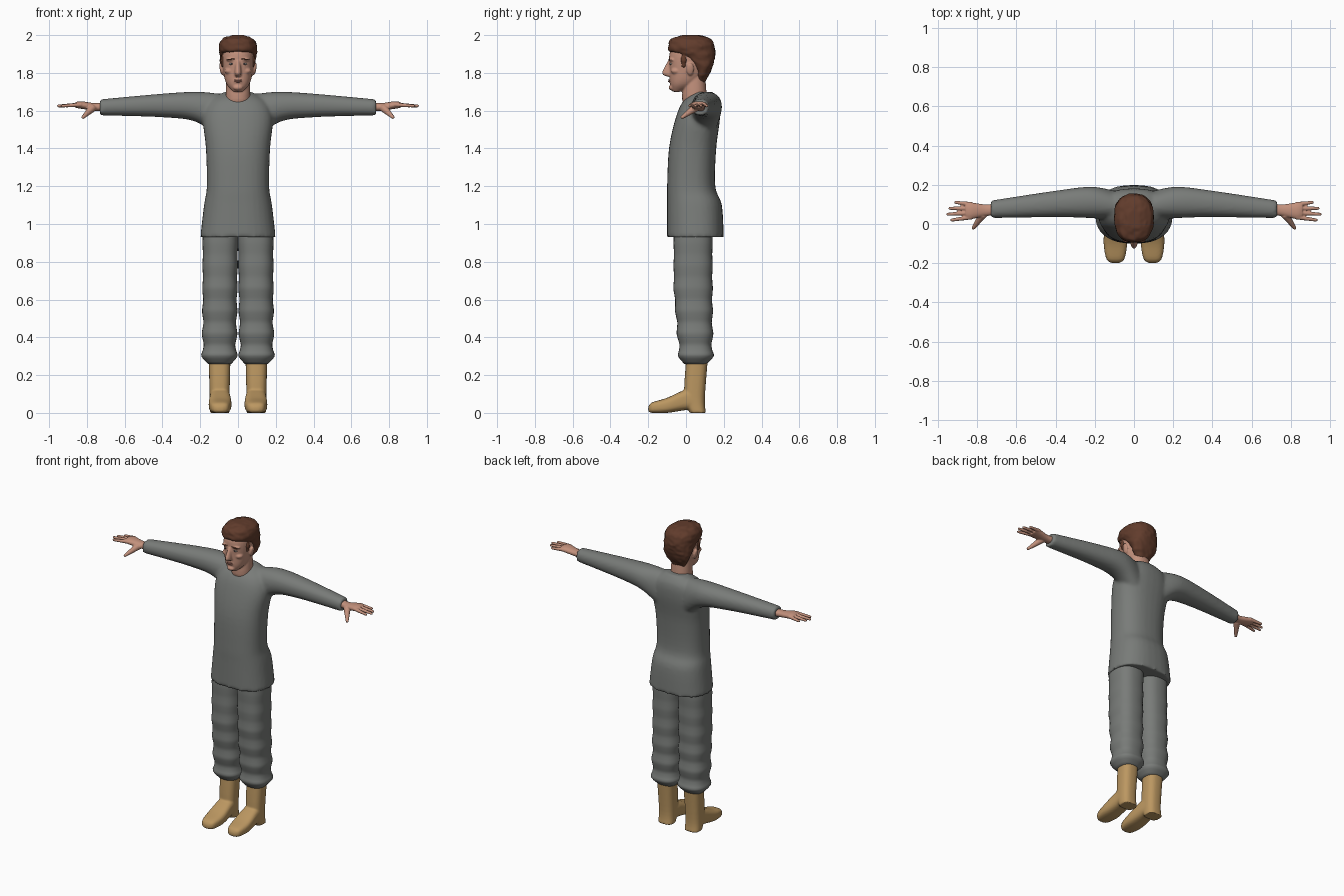
import bpy, bmesh, math
from mathutils import Matrix, Vector, noise

if "Cube" in bpy.data.objects:
    bpy.data.objects.remove(bpy.data.objects["Cube"])


def material(name, *rgb):
    mat = bpy.data.materials.new(name)
    mat.use_nodes = True
    mat.diffuse_color = (*rgb, 1)
    shader = mat.node_tree.nodes["Principled BSDF"]
    shader.inputs["Base Color"].default_value = (*rgb, 1)
    shader.inputs["Roughness"].default_value = .8
    return mat


CLOTH = material("grey cloth", .19, .2, .19)
LEATHER = material("tan leather", .5, .31, .12)
SKIN = material("skin", .54, .28, .2)
HAIR = material("brown hair", .12, .045, .025)
LIP = material("lip", .4, .17, .13)
WHITE = material("eye white", .5, .45, .4)
IRIS = material("iris", .04, .04, .05)


def catmull(a, b, c, d, t):
    """Smooth in-between ring on the span from b to c."""
    return [q + t * ((r - p) + t * ((2*p - 5*q + 4*r - s) + t * (3*q - p - 3*r + s))) / 2
            for p, q, r, s in zip(a, b, c, d)]


def loft(bm, axis, rings, power=2.2, sides=32, steps=5):
    """Closed body along an axis; a ring is (position, low and high of the other two axes)."""
    last = len(rings) - 1
    fine = []
    for i in range(last):
        span = rings[max(i - 1, 0)], rings[i], rings[i + 1], rings[min(i + 2, last)]
        fine += [catmull(*span, k / steps) for k in range(steps)]
    fine.append(rings[last])
    loops = []
    for position, low_u, high_u, low_v, high_v in fine:
        loop = []
        for k in range(sides):
            angle = math.tau * k / sides
            u, v = [math.copysign(abs(w) ** (2 / power), w)
                    for w in (math.cos(angle), math.sin(angle))]
            point = [(low_u + high_u + u * (high_u - low_u)) / 2,
                     (low_v + high_v + v * (high_v - low_v)) / 2]
            point.insert("xyz".index(axis), position)
            loop.append(bm.verts.new(point))
        loops.append(loop)
    for lower, upper in zip(loops, loops[1:]):
        for k in range(sides):
            bm.faces.new((lower[k], lower[k - 1], upper[k - 1], upper[k]))
    bm.faces.new(loops[0])
    bm.faces.new(loops[last * steps])


def even(*rows):
    """Rings symmetric in x from (z, half width, front, back)."""
    return [(z, -width, width, front, back) for z, width, front, back in rows]


def ball(bm, centre, size, turn=0):
    matrix = Matrix.Translation(centre) @ Matrix.Rotation(turn, 4, 'Y') @ Matrix.Diagonal((*size, 1))
    bmesh.ops.create_uvsphere(bm, u_segments=20, v_segments=12, radius=1, matrix=matrix)


def digit(bm, start, end, thick, thin):
    """Tapered finger with a round tip, from one point to another."""
    start, end = Vector(start), Vector(end)
    way = end - start
    matrix = Matrix.Translation((start + end) / 2) @ way.to_track_quat('Z', 'Y').to_matrix().to_4x4()
    bmesh.ops.create_cone(bm, cap_ends=True, segments=16, radius1=thick, radius2=thin,
                          depth=way.length, matrix=matrix)
    ball(bm, end, [thin] * 3)


def finish(name, bm, mat, voxel=0, smooth=2, mirror=False):
    """Turn a bmesh into an object; voxel fuses overlapping bodies into one skin."""
    bmesh.ops.recalc_face_normals(bm, faces=bm.faces)
    mesh = bpy.data.meshes.new(name)
    bm.to_mesh(mesh)
    bm.free()
    mesh.materials.append(mat)
    for face in mesh.polygons:
        face.use_smooth = True
    mesh.set_sharp_from_angle(angle=math.radians(50))
    obj = bpy.data.objects.new(name, mesh)
    bpy.context.collection.objects.link(obj)
    if voxel:
        fuse = obj.modifiers.new("fuse", 'REMESH')
        fuse.mode, fuse.voxel_size, fuse.use_smooth_shade = 'VOXEL', voxel, True
        soften = obj.modifiers.new("soften", 'SMOOTH')
        soften.factor, soften.iterations = .5, smooth
    if mirror:
        obj.modifiers.new("mirror", 'MIRROR').use_mirror_merge = False


# Shirt: body and two sleeves
bm = bmesh.new()
loft(bm, 'z', even((.93, .2, -.1, .2), (1.1, .18, -.1, .19), (1.2, .165, -.1, .155),
                   (1.4, .17, -.09, .16), (1.56, .185, -.055, .18),
                   (1.65, .15, -.015, .175), (1.7, .07, .05, .14)), power=2.4)
for side in (1, -1):
    sleeve = ((.1, .02, .17, 1.45, 1.69), (.22, .03, .19, 1.54, 1.7),
              (.4, .035, .17, 1.565, 1.69), (.73, .03, .12, 1.575, 1.66))
    loft(bm, 'x', [(side * reach, *box) for reach, *box in sleeve], steps=8)
finish("shirt", bm, CLOTH, .01, 4)

# Trouser legs: folds fade upwards from the gathered cuff
bm = bmesh.new()
rings = [(.26, .035, .16, -.01, .11)]
for k in range(24):
    fold = .007 * math.cos(k * math.pi / 2) * math.exp(-k / 10)
    front = -.035 - .03 * min(k / 12, 1)
    rings.append((.3 + .03 * k, .01 - k / 2000 - fold, .187 + fold, front - fold, .14 + fold))
loft(bm, 'z', rings, power=2.5, steps=3)
finish("trouser_leg", bm, CLOTH, mirror=True)

# Boots: shaft with heel, and foot
bm = bmesh.new()
loft(bm, 'z', [(0, .045, .15, .02, .105), (.08, .045, .15, -.01, .1),
               (.28, .04, .155, 0, .115)], power=2.6)
loft(bm, 'y', [(-.2, .08, .11, .01, .03), (-.18, .05, .14, 0, .055), (-.1, .035, .155, 0, .08),
               (0, .04, .15, .015, .125), (.05, .045, .15, .015, .13)], power=3)
finish("boot", bm, LEATHER, .006, 3, mirror=True)

# Hands: palm, four spread fingers and thumb
bm = bmesh.new()
loft(bm, 'x', [(.7, .045, .105, 1.595, 1.645), (.76, .04, .1, 1.6, 1.64),
               (.83, .025, .11, 1.61, 1.65), (.86, .03, .11, 1.615, 1.645)])
for k, reach in enumerate((.93, .95, .94, .91)):
    digit(bm, (.83, .035 + .022 * k, 1.632), (reach, .02 + .03 * k, 1.625), .012, .008)
digit(bm, (.77, .05, 1.615), (.82, -.02, 1.565), .022, .009)
finish("hand", bm, SKIN, .004, 2, mirror=True)

# Head with neck, nose, chin, brows, cheeks and ears
bm = bmesh.new()
loft(bm, 'z', even((1.6, .05, .01, .1), (1.66, .065, -.02, .11), (1.8, .06, -.01, .1)))
loft(bm, 'z', even((1.7, .025, -.07, -.03), (1.74, .06, -.083, .05), (1.8, .077, -.086, .1),
                   (1.9, .085, -.088, .13), (1.97, .06, -.055, .1)), 2.3)
loft(bm, 'z', even((1.78, .012, -.1, -.06), (1.8, .018, -.127, -.06),
                   (1.865, .011, -.095, -.06)), 2)
for height in (1.722, 1.758):
    ball(bm, (0, -.075, height), (.026, .017, .015))
for side in (1, -1):
    ball(bm, (side * .034, -.072, 1.87), (.03, .02, .009))
    ball(bm, (side * .046, -.052, 1.81), (.026, .028, .018))
    ball(bm, (side * .088, .022, 1.82), (.009, .02, .034), side * .2)
finish("head", bm, SKIN, .005, 3)

# Hair: cap swept down to the nape, lightly tousled, with sideburns
bm = bmesh.new()
loft(bm, 'z', even((1.75, .05, .05, .1), (1.82, .086, .045, .137), (1.89, .098, -.03, .154),
                   (1.915, .1, -.09, .154), (1.95, .1, -.092, .15), (1.98, .08, -.08, .13),
                   (2, .03, -.02, .07)), 2.3)
for side in (1, -1):
    ball(bm, (side * .078, -.012, 1.865), (.012, .016, .04))
bm.normal_update()
for vert in bm.verts:
    x, y, z = vert.co
    vert.co += vert.normal * noise.noise(Vector((x * 50, y * 30, z * 50))) * .006
    vert.co.z = min(vert.co.z, 2)
finish("hair", bm, HAIR, .006, 1)

# Eyes, eyebrows and lips
for name, mat, centre, size, turn in (
        ("eye", WHITE, (.034, -.077, 1.848), (.014, .009, .006), 0),
        ("iris", IRIS, (.034, -.083, 1.848), (.005, .004, .005), 0),
        ("eyebrow", HAIR, (.036, -.086, 1.872), (.022, .008, .003), .08)):
    bm = bmesh.new()
    ball(bm, centre, size, turn)
    finish(name, bm, mat, mirror=True)
bm = bmesh.new()
for height in (1.754, 1.762):
    ball(bm, (0, -.086, height), (.02, .009, .004))
finish("lips", bm, LIP)
